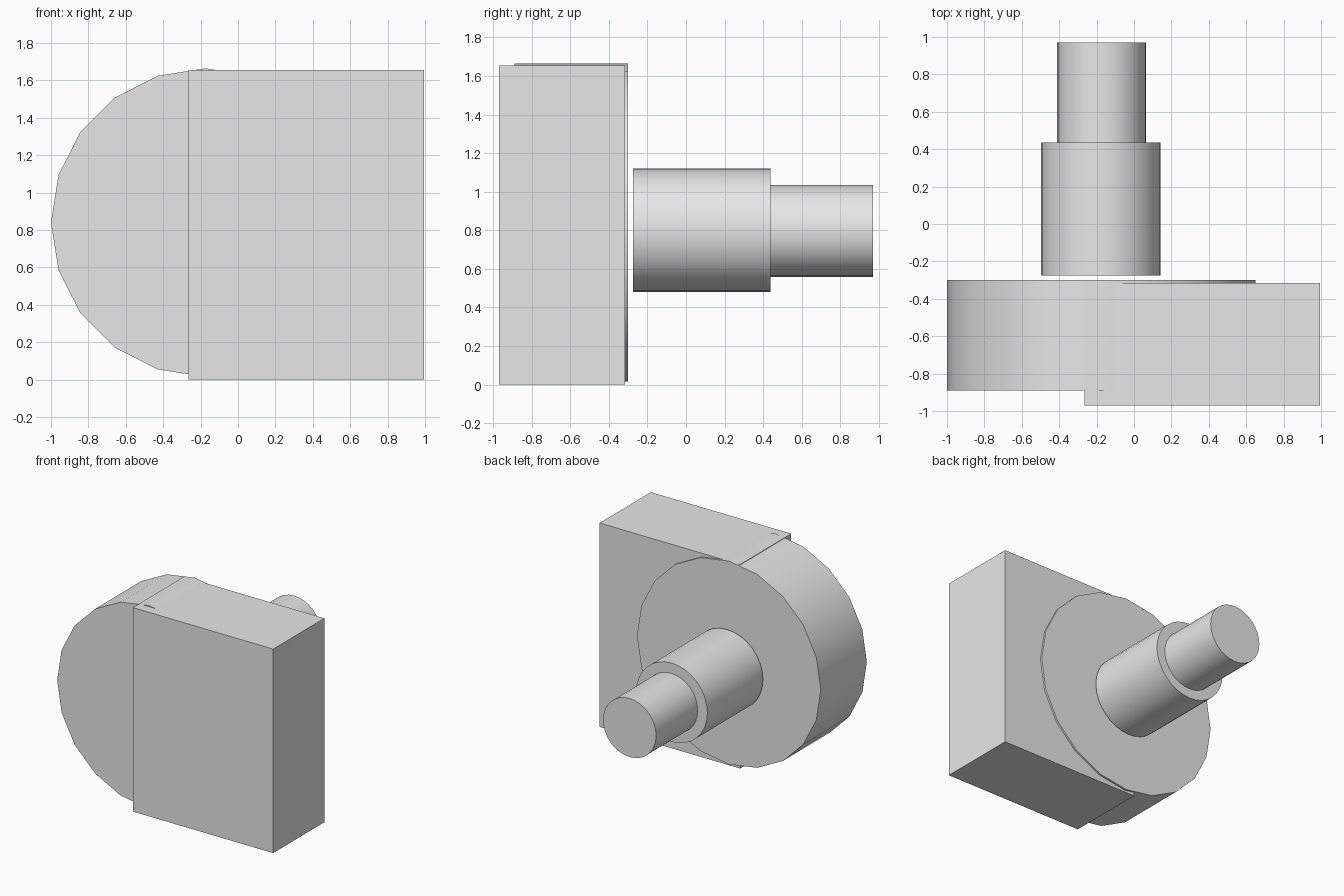
import bpy
import math

cube = bpy.data.objects.get("Cube")
if cube:
    bpy.data.objects.remove(cube, do_unlink=True)

# Single plain grey
grey = bpy.data.materials.new("plain grey")
grey.use_nodes = True
colour = (0.8, 0.8, 0.8, 1)
grey.diffuse_color = colour
grey.node_tree.nodes["Principled BSDF"].inputs["Base Color"].default_value = colour


def box(name, low, high):
    """Box between two opposite corners."""
    centre = [(a + b) / 2 for a, b in zip(low, high)]
    bpy.ops.mesh.primitive_cube_add(size=1, location=centre)
    ob = bpy.context.object
    ob.name = name
    ob.scale = [b - a for a, b in zip(low, high)]
    bpy.ops.object.transform_apply(location=False, rotation=False, scale=True)
    ob.data.materials.append(grey)


def rod(name, x, z, radius, front, back, sides=20):
    """Smooth cylinder lying along y."""
    bpy.ops.mesh.primitive_cylinder_add(
        vertices=sides, radius=radius, depth=back - front,
        location=(x, (front + back) / 2, z), rotation=(math.pi / 2, 0, 0))
    ob = bpy.context.object
    ob.name = name
    ob.data.materials.append(grey)
    bpy.ops.object.shade_smooth_by_angle(angle=math.radians(30))


# Square block and the round housing it overlaps
box("block", (-0.265, -0.97, 0), (0.995, -0.315, 1.655))
rod("round_housing", -0.175, 0.84, 0.825, -0.89, -0.30)

# Stepped shaft behind, with a small gap to the housing
rod("shaft_collar", -0.178, 0.80, 0.32, -0.275, 0.437, 32)
rod("shaft_end", -0.173, 0.797, 0.238, 0.437, 0.97, 32)
